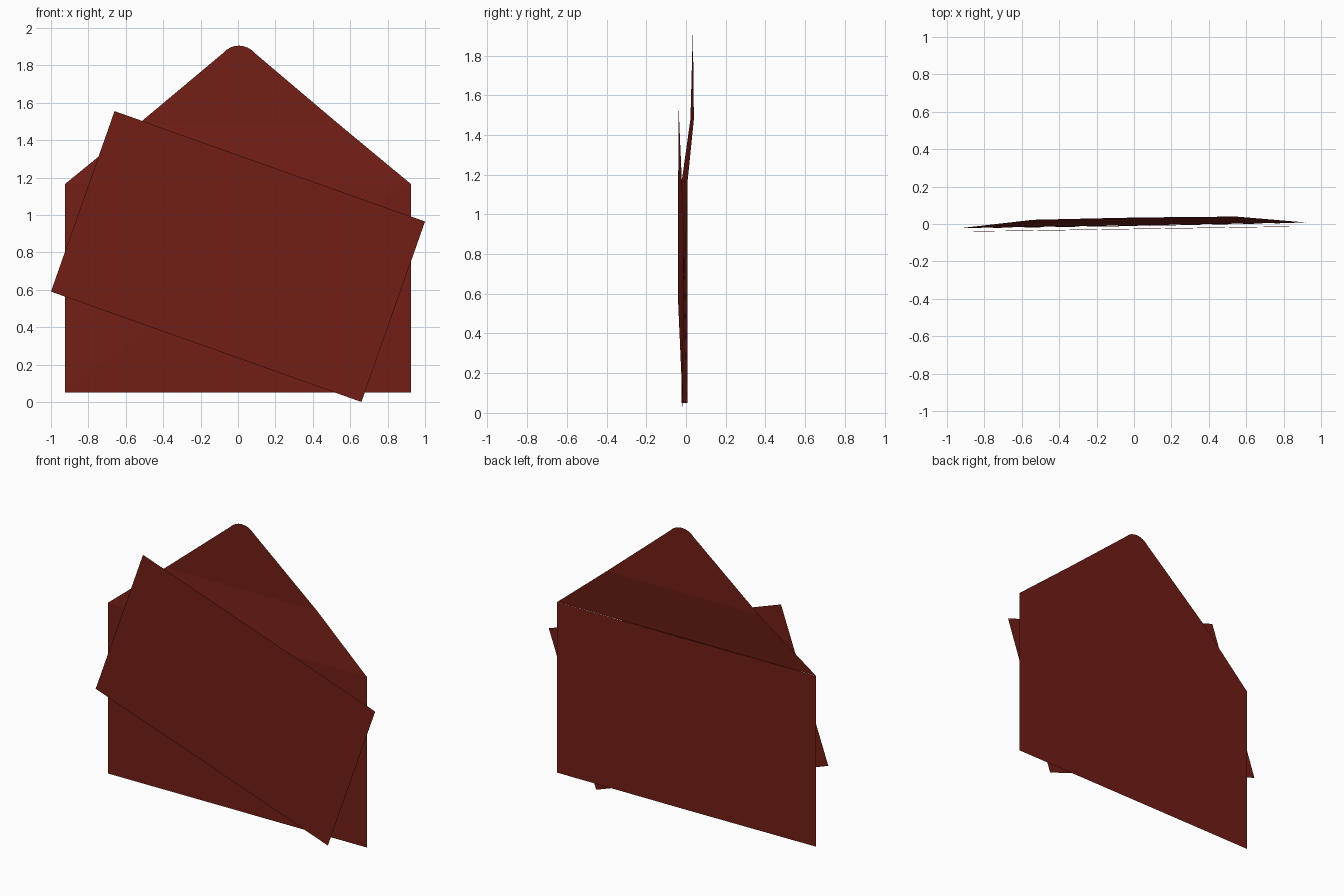
import bpy, math

if "Cube" in bpy.data.objects:
    bpy.data.objects.remove(bpy.data.objects["Cube"])

RED = bpy.data.materials.new("red_paper")
RED.diffuse_color = (0.17, 0.013, 0.008, 1)
RED.use_nodes = True
RED.node_tree.nodes["Principled BSDF"].inputs["Base Color"].default_value = RED.diffuse_color

W, BOTTOM, TOP = 0.925, 0.05, 1.165   # envelope half width, lower and upper edge
TURN = 0.016                          # slight turn of the envelope about z


def sheet(name, verts, faces, turn=TURN):
    mesh = bpy.data.meshes.new(name)
    mesh.from_pydata([(x, y + turn * x, z) for x, y, z in verts], [], faces)
    mesh.materials.append(RED)
    obj = bpy.data.objects.new(name, mesh)
    bpy.context.collection.objects.link(obj)
    return obj


# Back panel, creased slightly along the middle
sheet("back_panel",
      [(-W, -0.006, BOTTOM), (0, -0.003, BOTTOM), (W, -0.006, BOTTOM),
       (W, -0.006, TOP), (0, -0.003, TOP), (-W, -0.006, TOP)],
      [(1, 0, 5, 4), (2, 1, 4, 3)])

# Side flaps folded in over the front
for side, label in ((-1, "left"), (1, "right")):
    sheet(label + "_side_flap",
          [(side * W, -0.007, BOTTOM), (side * W, -0.007, TOP), (0, -0.009, 0.70)],
          [(0, 2, 1) if side < 0 else (0, 1, 2)])

# Bottom flap folded up over the side flaps
sheet("bottom_flap",
      [(-W, -0.008, BOTTOM), (W, -0.008, BOTTOM), (0, -0.011, 0.76)], [(0, 1, 2)])

# Open top flap: bends back at its fold, then rises to a rounded tip
FOLD = 1.48
tip = []
for i in range(9):
    a = math.radians(50 - 100 * i / 8)
    tip.append((0.005 + 0.11 * math.sin(a), 0.034, 1.795 + 0.11 * math.cos(a)))
lower = [(-W, -0.007, TOP), (W, -0.007, TOP), (0.545, 0.031, FOLD), (-0.54, 0.031, FOLD)]
sheet("top_flap", lower + tip, [(0, 1, 2, 3), (3, 2, *range(4, 13))])

# Card lying tilted in front of the envelope
sheet("card",
      [(-1.0, -0.041, 0.59), (0.66, -0.015, 0.0), (1.0, -0.012, 0.965), (-0.66, -0.038, 1.555)],
      [(0, 1, 2, 3)], turn=0)
